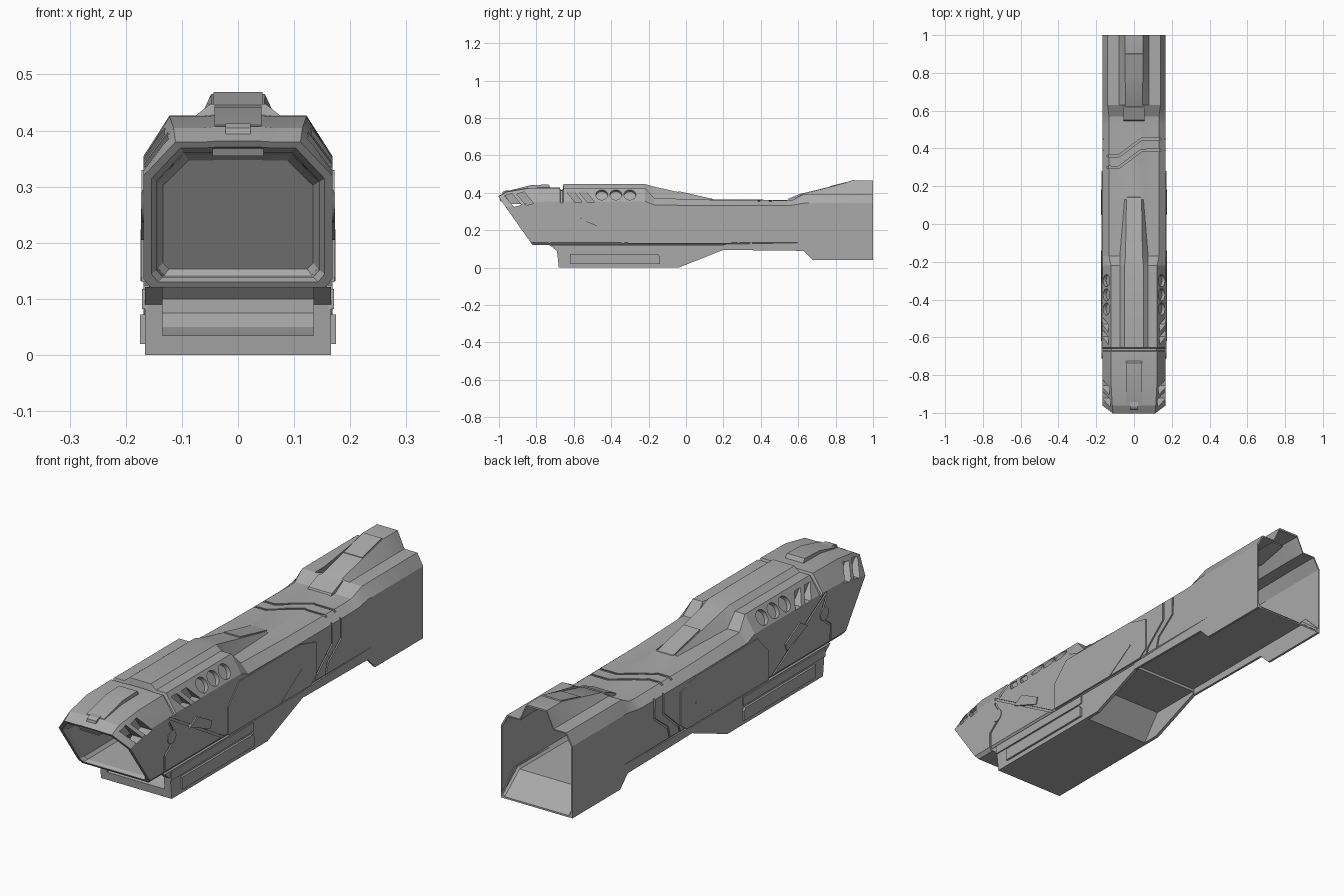
import bpy, bmesh, math
from mathutils import Vector, Matrix

cube = bpy.data.objects.get("Cube")
if cube:
    bpy.data.objects.remove(cube, do_unlink=True)

GREY = (0.40, 0.40, 0.40, 1)
metal = bpy.data.materials.new("plain grey")
metal.use_nodes = True
metal.diffuse_color = GREY
metal.node_tree.nodes["Principled BSDF"].inputs["Base Color"].default_value = GREY


def finish(name, bm):
    bmesh.ops.recalc_face_normals(bm, faces=bm.faces)
    mesh = bpy.data.meshes.new(name)
    bm.to_mesh(mesh)
    bm.free()
    mesh.materials.append(metal)
    obj = bpy.data.objects.new(name, mesh)
    bpy.context.collection.objects.link(obj)
    return obj


def prism(name, pts, a, b, axis="x"):
    """Extrude a (y, z) outline along x, or an (x, y) outline along z."""
    place = (lambda p, d: (d, p[0], p[1])) if axis == "x" else (lambda p, d: (p[0], p[1], d))
    bm = bmesh.new()
    rings = [[bm.verts.new(place(p, d)) for p in pts] for d in (a, b)]
    for r in rings:
        bm.faces.new(r)
    for i in range(len(pts)):
        j = (i + 1) % len(pts)
        bm.faces.new((rings[0][i], rings[0][j], rings[1][j], rings[1][i]))
    return finish(name, bm)


def strip(path, width):
    """Outline of a band of even width along a polyline."""
    pts = [Vector(p) for p in path]
    left, right = [], []
    for i, p in enumerate(pts):
        d = (pts[min(i + 1, len(pts) - 1)] - pts[max(i - 1, 0)]).normalized()
        n = Vector((-d.y, d.x)) * width / 2
        left.append(p + n)
        right.append(p - n)
    return left + right[::-1]


def disc(cy, cz, r, n=20):
    return [(cy + r * math.cos(2 * math.pi * i / n), cz + r * math.sin(2 * math.pi * i / n))
            for i in range(n)]


def cut(target, cutters):
    for c in cutters:
        c.hide_render = True
        mod = target.modifiers.new("cut", "BOOLEAN")
        mod.operation, mod.solver, mod.object = "DIFFERENCE", "EXACT", c
        bpy.context.view_layer.objects.active = target
        bpy.ops.object.modifier_apply(modifier=mod.name)
        bpy.data.objects.remove(c, do_unlink=True)


# Main hull sections: y, floor, side top, roof half width, roof, ridge base, ridge top, ridge z
W = 0.168
SECTIONS = [
    (-1.02, .12, .29, .11, .370, .06, .04, .372),
    (-0.96, .12, .32, .115, .405, .06, .04, .407),
    (-0.84, .12, .35, .122, .425, .06, .04, .427),
    (-0.675, .12, .355, .122, .427, .06, .04, .429),
    (-0.67, .12, .345, .118, .412, .06, .04, .414),
    (-0.66, .12, .345, .118, .412, .06, .04, .414),
    (-0.655, .12, .355, .122, .427, .075, .05, .447),
    (-0.22, .12, .355, .122, .427, .075, .05, .447),
    (-0.17, .12, .335, .132, .372, .075, .045, .433),
    (0.13, .12, .332, .132, .363, .05, .04, .366),
    (0.53, .12, .332, .132, .360, .05, .04, .362),
    (0.57, .12, .334, .132, .362, .05, .04, .364),
    (0.63, .12, .345, .140, .394, .08, .045, .399),
    (0.90, .12, .345, .140, .395, .08, .048, .465),
    (1.00, .04, .345, .140, .395, .08, .048, .465)]


def ring(bm, s, k=1.0):
    y, zb, zs, wc, zt, r0, r1, zr = s
    half = [(W - .013, zb), (W, zb + .015), (W, zs), (wc, zt), (r0, zt), (r1, zr)]
    mid = (zb + zr) / 2
    loop = half + [(-x, z) for x, z in reversed(half)]
    return [bm.verts.new((x * k, y, mid + (z - mid) * k)) for x, z in loop]


bm = bmesh.new()
rings = [ring(bm, s) for s in SECTIONS]
rings += [ring(bm, s, .965) for s in reversed(SECTIONS[7:])]   # hollow rear
for a, b in zip(rings, rings[1:]):
    for i in range(len(a)):
        j = (i + 1) % len(a)
        bm.faces.new((a[i], a[j], b[j], b[i]))
bm.faces.new(rings[-1])

# Raked mouth: slice, then inset a rim and sink the cavity
bmesh.ops.bisect_plane(bm, geom=bm.verts[:] + bm.edges[:] + bm.faces[:], dist=1e-5,
                       plane_co=(0, -1, .375), plane_no=(0, -.255, -.18), clear_outer=True)
bmesh.ops.remove_doubles(bm, verts=bm.verts, dist=1e-5)
c = Vector((0, -.91, .25))


def sink(edges, kx, kz, dy):
    out = bmesh.ops.extrude_edge_only(bm, edges=edges)["geom"]
    for v in (g for g in out if isinstance(g, bmesh.types.BMVert)):
        o = v.co - c
        v.co = c + Vector((o.x * kx, o.y * kz + dy, o.z * kz))
    return [g for g in out if isinstance(g, bmesh.types.BMEdge)]


edge = sink([e for e in bm.edges if e.is_boundary], .92, .92, 0)
edge = sink(edge, .94, .93, .02)
edge = sink(edge, .98, .97, .22)
edge = sink(edge, .94, .90, .04)
bmesh.ops.holes_fill(bm, edges=edge, sides=0)
hull = finish("main_hull", bm)

# Vents, slots and panel seams cut into both flanks
cutters = []
slot = [(-.64, .408), (-.60, .408), (-.555, .352), (-.595, .352)]
nose_slot = [(-.97, .385), (-.93, .397), (-.88, .335), (-.92, .325)]
seams = [[(-.70, .35), (-.33, .128)],
         [(-.70, .33), (-.67, .28), (-.68, .24), (-.73, .20), (-.73, .13)],
         [(.45, .37), (.45, .25), (.36, .18), (.34, .10)],
         [(.39, .37), (.39, .25), (.29, .16), (.27, .10)]]
for side in (1, -1):
    for y in (-.45, -.375, -.30):
        bm = bmesh.new()
        bmesh.ops.create_cone(bm, cap_ends=True, segments=24, radius1=.032, radius2=.032, depth=.04)
        turn = Matrix.Rotation(side * math.radians(57.4), 4, "Y")
        bmesh.ops.transform(bm, verts=bm.verts, matrix=Matrix.Translation((side * .147, y, .39)) @ turn)
        cutters.append(finish("vent_cutter", bm))
    for k in (0, .065):
        cutters.append(prism("slot_cutter", [(y + k, z) for y, z in slot], side * .13, side * .2))
        cutters.append(prism("nose_cutter", [(y + k, z + k / 8) for y, z in nose_slot],
                             side * .115, side * .2))
    for path in seams:
        cutters.append(prism("seam_cutter", strip(path, .009), side * .163, side * .2))
# Diagonal seams across the roof
for dy in (0, .06):
    path = [(-.18, .30 + dy), (-.08, .30 + dy), (.04, .39 + dy), (.18, .39 + dy)]
    cutters.append(prism("roof_cutter", strip(path, .012), .353, .5, "z"))
cut(hull, cutters)

# Lower housing with a scooped front and an open belly behind
tray = prism("lower_housing", [(-.73, .121), (-.69, .09), (-.68, 0), (-.04, 0), (.2, .095), (.2, .121)],
             -.166, .166)
cut(tray, [
    prism("scoop_cutter", [(-.8, .03), (-.67, .035), (-.62, .05), (-.59, .075), (-.59, .10),
                           (-.61, .1205), (-.8, .1205)], -.135, .135),
    prism("belly_cutter", [(-.12, -.01), (-.03, .108), (.3, .108), (.3, -.01)], -.152, .152)])

SKIRT = [(.2, .125), (.2, .095), (.63, .09), (.68, .04), (1, .04), (1, .06), (.92, .14)]
ARMOUR = [(-.31, .13), (-.31, .25), (-.235, .33), (.17, .33), (.28, .30), (.28, .16), (.24, .13)]
for side, tag in ((1, "left"), (-1, "right")):
    prism(f"{tag}_rear_skirt", SKIRT, side * .158, side * W)
    prism(f"{tag}_side_armour", ARMOUR, side * .16, side * .172)
    prism(f"{tag}_armour_rib", strip([(.05, .135), (.18, .22)], .008), side * .17, side * .174)
    prism(f"{tag}_flank_tab", [(-.57, .26), (-.52, .29), (-.42, .235), (-.43, .205)],
          side * .16, side * .173)
    prism(f"{tag}_flank_stud", disc(-.685, .265, .028), side * .16, side * .171)
    prism(f"{tag}_housing_plate", [(-.62, .02), (-.62, .072), (-.15, .072), (-.14, .06), (-.14, .02)],
          side * .16, side * .175)
    prism(f"{tag}_housing_rail", [(-.69, .082), (-.69, .118), (-.14, .118), (-.14, .082)],
          side * .16, side * .171)

# Crown plates along the top
prism("nose_crown", [(-.96, .39), (-.955, .41), (-.83, .441), (-.735, .445), (-.72, .42)], -.042, .042)
prism("nose_nub", [(-.985, .38), (-.98, .405), (-.965, .413), (-.94, .413), (-.94, .39)], -.022, .022)
prism("mouth_tab", [(-.992, .355), (-.998, .368), (-.97, .37), (-.97, .355)], -.045, .045)
prism("mid_crown", [(-.04, .40), (-.04, .409), (.14, .368), (.15, .355)], -.038, .038)
prism("rear_crown", [(.77, .42), (.77, .436), (.90, .469), (.91, .45)], -.044, .044)
prism("roof_clip", [(.54, .35), (.55, .37), (.62, .398), (.64, .38)], -.055, .055)

# Crisp bevels with smooth curves
for obj in list(bpy.context.scene.objects):
    if obj.type == "MESH" and obj.data.materials and obj.data.materials[0] == metal:
        bpy.ops.object.select_all(action="DESELECT")
        obj.select_set(True)
        bpy.context.view_layer.objects.active = obj
        bpy.ops.object.shade_smooth_by_angle(angle=math.radians(20))
